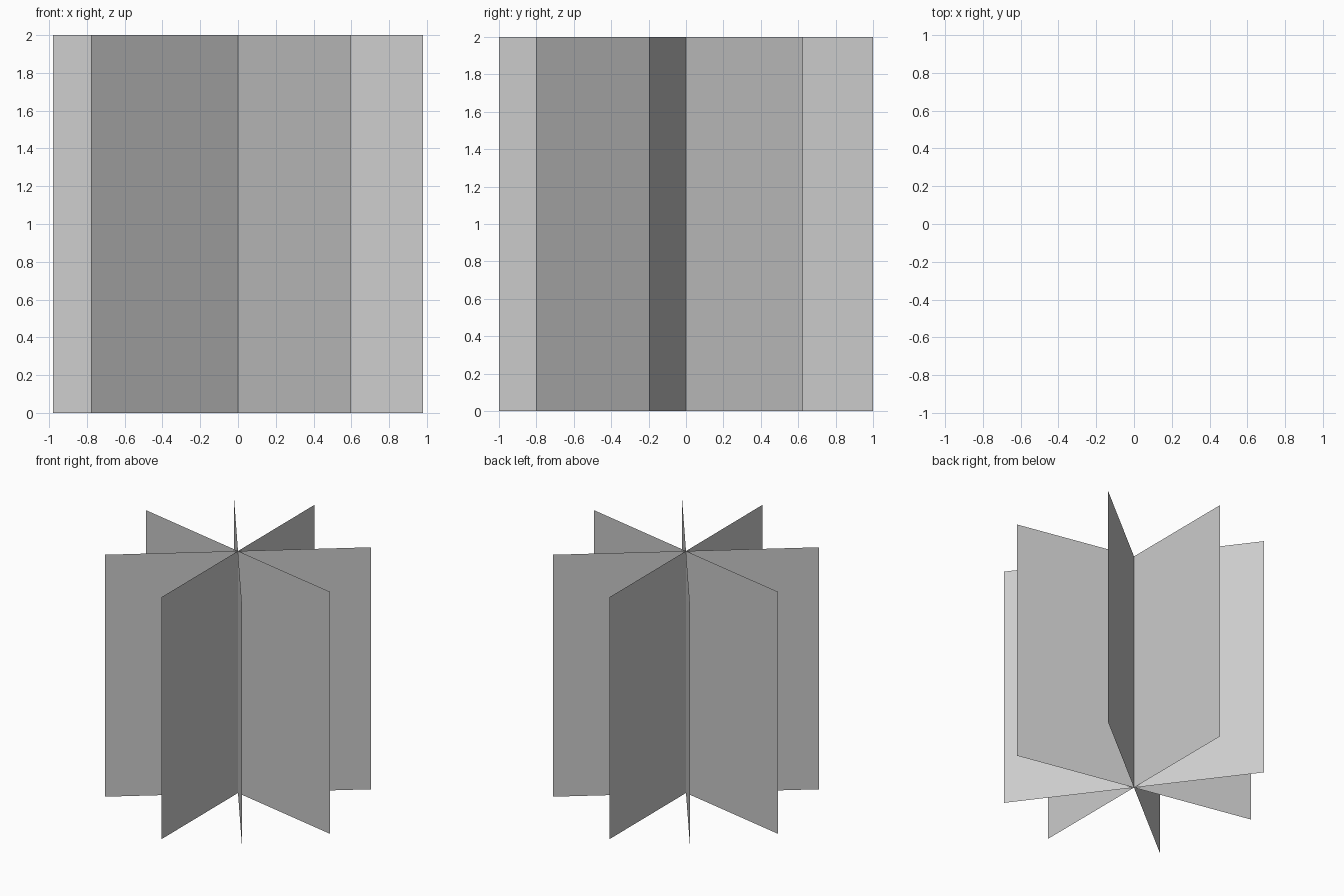
import bpy
import math

if "Cube" in bpy.data.objects:
    bpy.data.objects.remove(bpy.data.objects["Cube"])

RADIUS = 1.0
HEIGHT = 2.0


def upright_card(name, angle):
    """Thin vertical card through the z axis, turned by angle degrees."""
    c = RADIUS * math.cos(math.radians(angle))
    s = RADIUS * math.sin(math.radians(angle))
    corners = [(-c, -s, 0), (c, s, 0), (c, s, HEIGHT), (-c, -s, HEIGHT)]
    mesh = bpy.data.meshes.new(name)
    mesh.from_pydata(corners, [], [(0, 1, 2, 3)])
    obj = bpy.data.objects.new(name, mesh)
    bpy.context.collection.objects.link(obj)
    return obj


# Four crossing cards at slightly uneven angles
for i, angle in enumerate((-53.2, -11.4, 38.8, 90.0), start=1):
    upright_card(f"crossed_card_{i}", angle)
